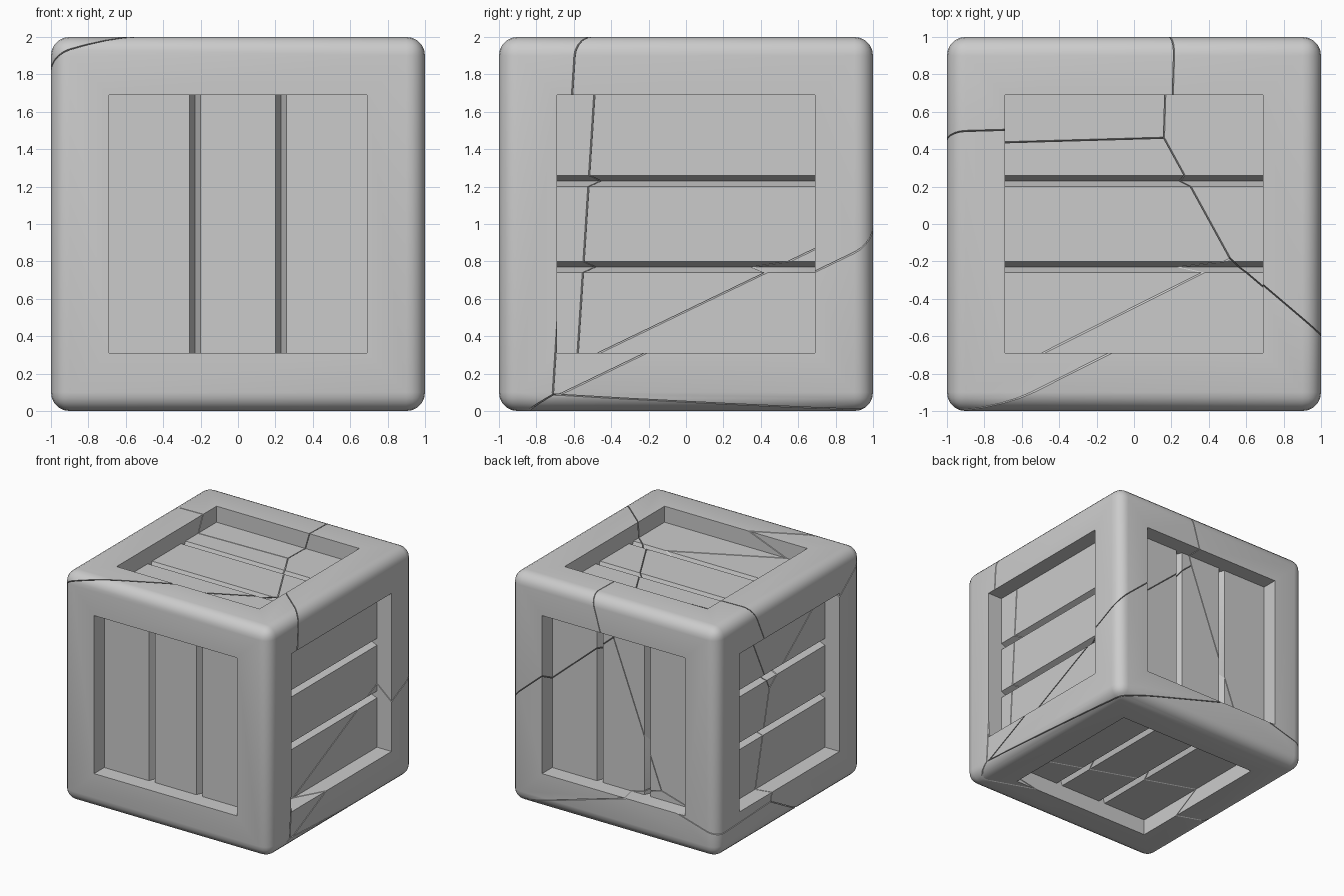
import bpy, bmesh
from mathutils import Vector

if "Cube" in bpy.data.objects:
    bpy.data.objects.remove(bpy.data.objects["Cube"])

ROUND, RIM, RECESS, VEE, GAP = 0.10, 0.21, 0.14, 0.075, 0.003


def make_crate():
    """Rounded cube with a framed, V-grooved plank panel on each side."""
    bm = bmesh.new()
    bmesh.ops.create_cube(bm, size=2)
    bmesh.ops.bevel(bm, geom=bm.edges[:], offset=ROUND, segments=5, profile=0.5,
                    affect='EDGES')
    bm.normal_update()
    # groove spacing axis for each face direction
    sides = [((0, -1, 0), 0), ((0, 1, 0), 0), ((1, 0, 0), 2),
             ((-1, 0, 0), 2), ((0, 0, 1), 1), ((0, 0, -1), 0)]
    for n, axis in sides:
        n = Vector(n)
        face = max(bm.faces, key=lambda f: f.calc_center_median().dot(n) + f.calc_area())
        bmesh.ops.inset_individual(bm, faces=[face], thickness=RIM, use_even_offset=True)
        bmesh.ops.inset_individual(bm, faces=[face], thickness=0)
        for v in face.verts:
            v.co -= n * RECESS
        # split the panel floor into planks and sink the groove bottoms
        across = Vector((0, 0, 0))
        across[axis] = 1
        floor = 1 - RECESS
        for c in (-0.23, 0.23):
            for off in (-0.03, 0, 0.03):
                fs = [f for f in bm.faces
                      if all(abs(v.co.dot(n) - floor) < 1e-4 for v in f.verts)]
                geom = fs + list({e for f in fs for e in f.edges}) \
                    + list({v for f in fs for v in f.verts})
                bmesh.ops.bisect_plane(bm, geom=geom, dist=1e-5,
                                       plane_co=across * (c + off), plane_no=across)
        for v in bm.verts:
            if abs(v.co.dot(n) - floor) < 1e-4 and abs(abs(v.co[axis]) - 0.23) < 1e-3:
                v.co -= n * VEE
        bm.normal_update()
    bmesh.ops.translate(bm, verts=bm.verts[:], vec=(0, 0, 1))
    return bm


# cell centres of the cracked pieces
cells = {
    "back_right_piece": (0.596, 0.639, 1.15),
    "front_piece": (-0.329, -0.449, 1.22),
    "upper_left_piece": (-0.558, 0.006, 1.808),
    "back_left_piece": (-0.577, 0.674, 1.49),
    "lower_right_piece": (0.526, 0.678, 1.069),
    "bottom_piece": (0.032, 0.576, -0.635),
}

crate = make_crate()
for name, seed in cells.items():
    bm = crate.copy()
    a = Vector(seed)
    # trim the crate to the region nearest this centre, capping each break
    for other in cells.values():
        if other == seed:
            continue
        b = Vector(other)
        n = (b - a).normalized()
        bmesh.ops.bisect_plane(bm, geom=bm.verts[:] + bm.edges[:] + bm.faces[:],
                               dist=1e-5, plane_co=(a + b) / 2 - n * GAP,
                               plane_no=n, clear_outer=True)
        open_edges = [e for e in bm.edges if e.is_boundary]
        if open_edges:
            bmesh.ops.holes_fill(bm, edges=open_edges, sides=0)
    bmesh.ops.recalc_face_normals(bm, faces=bm.faces[:])
    mesh = bpy.data.meshes.new(name)
    bm.to_mesh(mesh)
    bm.free()
    ob = bpy.data.objects.new(name, mesh)
    bpy.context.collection.objects.link(ob)
    bpy.ops.object.select_all(action='DESELECT')
    ob.select_set(True)
    bpy.context.view_layer.objects.active = ob
    bpy.ops.object.shade_smooth_by_angle()
crate.free()
